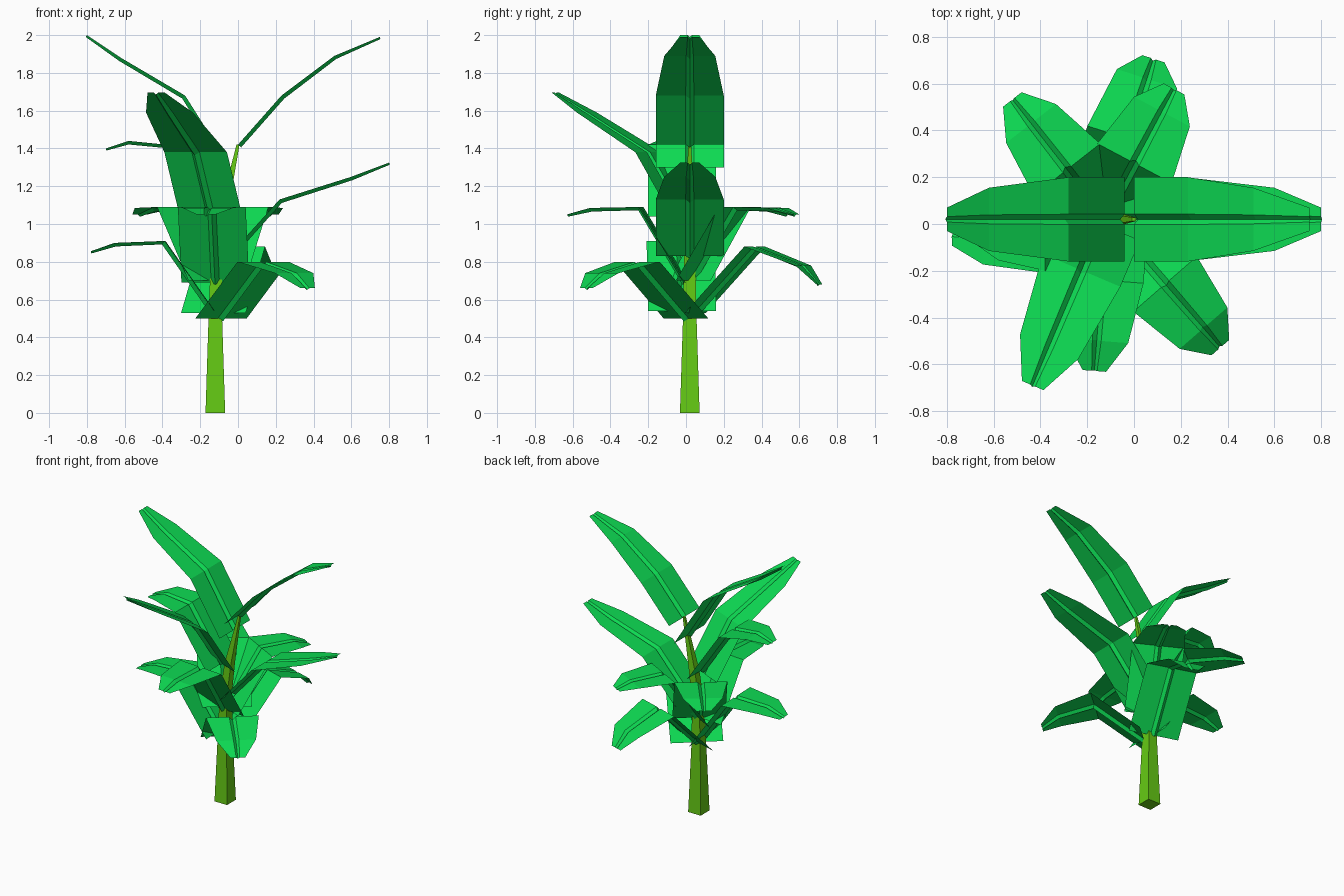
import bpy, bmesh, math
from mathutils import Vector

if "Cube" in bpy.data.objects:
    bpy.data.objects.remove(bpy.data.objects["Cube"])


def material(name, rgb):
    m = bpy.data.materials.new(name)
    m.diffuse_color = (*rgb, 1)
    m.use_nodes = True
    m.node_tree.nodes["Principled BSDF"].inputs["Base Color"].default_value = m.diffuse_color
    return m


LEAF = material("leaf_green", (0.004, 0.70, 0.085))
STEM = material("stem_green", (0.13, 0.60, 0.007))


def finish(bm, name, mat):
    me = bpy.data.meshes.new(name)
    bm.normal_update()
    bm.to_mesh(me)
    bm.free()
    me.materials.append(mat)
    ob = bpy.data.objects.new(name, me)
    bpy.context.collection.objects.link(ob)


def skin(bm, rows, closed=False):
    n = len(rows[0])
    for a, b in zip(rows, rows[1:]):
        for i in range(n if closed else n - 1):
            j = (i + 1) % n
            bm.faces.new((a[i], a[j], b[j], b[i]))


# Square trunk that tapers and leans near the top: x, z, half width
bm = bmesh.new()
rows = []
for x, z, h in [(-.12, 0, .052), (-.12, .5, .036), (-.115, .8, .03),
                (-.08, 1.05, .025), (-.03, 1.28, .014), (0, 1.42, .008)]:
    rows.append([bm.verts.new((x + sx * h, .02 + sy * h, z))
                 for sx, sy in [(-1, -1), (1, -1), (1, 1), (-1, 1)]])
skin(bm, rows, True)
bm.faces.new(rows[0][::-1])
bm.faces.new(rows[-1])
finish(bm, "trunk", STEM)

# Half widths of a blade at base, bend, middle and tip
WIDTHS = [.18, .18, .135, .05]


def leaf(name, base, heading, profile):
    """Folded blade with a V-shaped midrib; profile is (reach, height)."""
    a = math.radians(heading)
    out = Vector((math.cos(a), math.sin(a), 0))
    side = Vector((-out.y, out.x, 0))
    pts = [Vector((base[0], base[1], z)) + out * r for r, z in profile]
    bm = bmesh.new()
    rows = []
    for i, (p, w) in enumerate(zip(pts, WIDTHS)):
        t = (pts[min(i + 1, 3)] - pts[max(i - 1, 0)]).normalized()
        up = t.cross(side).normalized()
        rib = .022 * (w / .18) ** .5
        rows.append([bm.verts.new(p + side * s - up * d) for s, d in
                     [(w, 0), (rib, 0), (0, rib), (-rib, 0), (-w, 0)]])
    skin(bm, [r[::-1] for r in rows])
    finish(bm, name, LEAF)


# Upright leaves
leaf("top_left_leaf", (-.04, .02), 180, [(0, 1.30), (.24, 1.68), (.58, 1.88), (.76, 2.0)])
leaf("top_right_leaf", (0, .02), 0, [(0, 1.42), (.23, 1.68), (.51, 1.89), (.75, 1.99)])
leaf("right_leaf", (-.05, .02), 0, [(0, .83), (.27, 1.13), (.65, 1.25), (.85, 1.325)])
leaf("front_leaf", (-.14, 0), -113, [(0, 1.03), (.215, 1.38), (.57, 1.59), (.75, 1.695)])

# Drooping leaves
leaf("left_upper_leaf", (-.12, -.02), 180, [(0, 1.04), (.26, 1.42), (.46, 1.44), (.58, 1.40)])
leaf("left_lower_leaf", (-.13, -.02), 182, [(0, .54), (.26, .91), (.52, .90), (.65, .855)])
leaf("front_middle_leaf", (-.12, 0), -94.5, [(0, .69), (.24, 1.09), (.5, 1.085), (.63, 1.05)])
leaf("back_right_leaf", (-.12, .03), 62, [(0, .70), (.26, 1.09), (.51, 1.085), (.62, 1.05)])
leaf("back_left_leaf", (-.12, .02), 128, [(0, .70), (.27, 1.09), (.52, 1.085), (.65, 1.05)])
leaf("back_low_leaf", (-.13, .05), 72, [(0, .53), (.33, .88), (.6, .78), (.69, .68)])
leaf("front_right_low_leaf", (-.09, 0), -49, [(0, .50), (.34, .80), (.59, .74), (.70, .66)])
